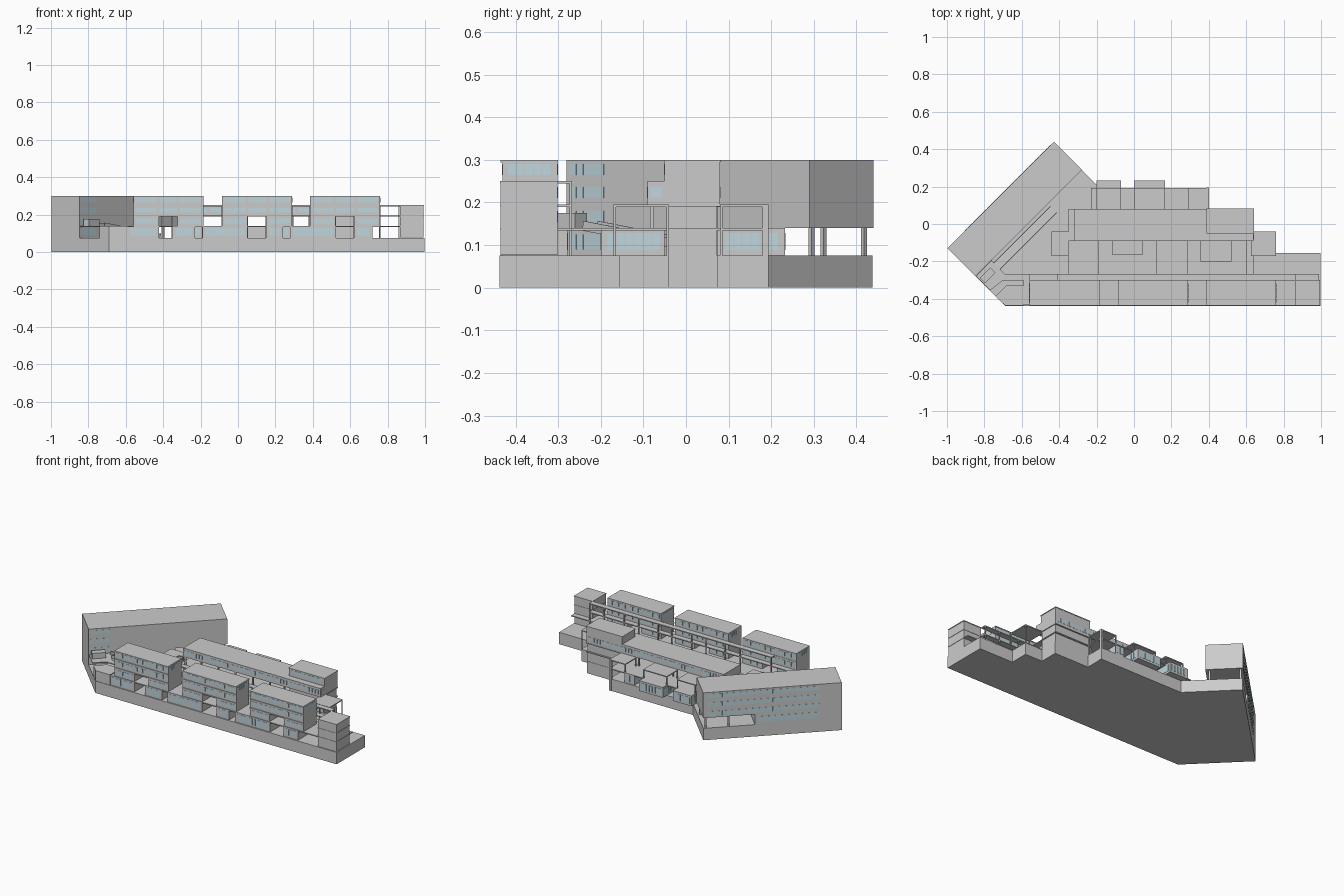
import bpy, bmesh, math
from mathutils import Matrix, Vector

if "Cube" in bpy.data.objects:
    bpy.data.objects.remove(bpy.data.objects["Cube"])

glass = bpy.data.materials.new("pale_glass")
glass.diffuse_color = (0.52, 0.68, 0.74, 1)
glass.use_nodes = True
glass.node_tree.nodes["Principled BSDF"].inputs["Base Color"].default_value = glass.diffuse_color
ID = Matrix.Identity(4)
# frame of the diagonal wing: local x runs along it, local y = 0 is the outer face
DIAG = Matrix.Translation((-0.998, -0.13, 0)) @ Matrix.Rotation(math.pi / 4, 4, 'Z')


def boxes(name, items, frame=ID, mat=None):
    """One object from boxes given as (x0, x1, y0, y1, z0, z1)."""
    bm = bmesh.new()
    for x0, x1, y0, y1, z0, z1 in items:
        m = Matrix.Translation(((x0 + x1) / 2, (y0 + y1) / 2, (z0 + z1) / 2))
        bmesh.ops.create_cube(bm, size=1, matrix=frame @ m @ Matrix.Diagonal((x1 - x0, y1 - y0, z1 - z0, 1)))
    return finish(name, bm, mat)


def finish(name, bm, mat=None):
    bmesh.ops.recalc_face_normals(bm, faces=bm.faces)
    me = bpy.data.meshes.new(name)
    bm.to_mesh(me)
    bm.free()
    ob = bpy.data.objects.new(name, me)
    bpy.context.collection.objects.link(ob)
    if mat:
        me.materials.append(mat)
    return ob


def prism(name, pts, z0, z1):
    bm = bmesh.new()
    f = bm.faces.new([bm.verts.new((x, y, z0)) for x, y in pts])
    r = bmesh.ops.extrude_face_region(bm, geom=[f])
    bmesh.ops.translate(bm, vec=(0, 0, z1 - z0), verts=[v for v in r['geom'] if isinstance(v, bmesh.types.BMVert)])
    return finish(name, bm)


def panes(a, b, pos, z0, z1, axis='x', pane=0.021):
    """Strip of window panes along an axis on a wall plane at pos."""
    n = max(1, round((b - a) / pane))
    w, d, out = (b - a) / n, 0.0012, []
    for i in range(n):
        s, e = a + i * w + 0.001, a + (i + 1) * w - 0.001
        out.append((s, e, pos - d, pos + d, z0, z1) if axis == 'x' else (pos - d, pos + d, s, e, z0, z1))
    return out


G, F1, F2, F3, TOP = 0.075, 0.14, 0.195, 0.25, 0.30
FR, BK, GAL = -0.435, -0.302, -0.268      # front row: front, back, gallery edge
ROWS = [(0.21, 0.236), (0.265, 0.29)]

# stepped plinth
prism("plinth", [(-0.998, -0.13), (-0.69, -0.438), (0.996, -0.438), (0.996, -0.155), (0.76, -0.155),
                 (0.76, -0.04), (0.64, -0.04), (0.64, 0.075), (0.40, 0.075), (0.40, 0.192),
                 (-0.182, 0.192), (-0.428, 0.438)], 0, G)

# diagonal wing, open on columns at its far end
boxes("diagonal_wing", [(0, 0.806, -0.212, 0, F1, TOP), (0, 0.505, -0.212, 0, G, F1)], DIAG)
boxes("wing_columns", [(x, x + 0.01, y, y + 0.01, G, F1)
                       for x in (0.65, 0.785) for y in (-0.195, -0.02)], DIAG)
w = panes(0.13, 0.49, 0, 0.09, 0.125)
for z0, z1 in [(0.153, 0.18)] + ROWS:
    w += panes(0.13, 0.78, 0, z0, z1)
for z0, z1 in [(0.09, 0.125), (0.153, 0.18)] + ROWS:
    w += panes(0.01, 0.125, -0.212, z0, z1)
boxes("wing_windows", w, DIAG, glass)

# three tall blocks of the front row, each with a two-storey passage
body, slabs, win, posts = [], [], [], []
for x0 in (-0.56, -0.085, 0.385):
    x1, a, b = x0 + 0.375, x0 + 0.137, x0 + 0.237
    body += [(x0, x1, FR + 0.004, BK, F2, TOP - 0.005),
             (x0, a, FR + 0.004, BK, F1, F2), (b, x1, FR + 0.004, BK, F1, F2)]
    slabs += [(x0, x1, FR, BK + 0.002, z - 0.006, z) for z in (F2, F3, TOP)]
    for y in (FR + 0.004, BK):
        for z0, z1 in ROWS:
            win += panes(x0 + 0.012, x0 + 0.125, y, z0, z1) + panes(x0 + 0.14, x0 + 0.235, y, z0, z1)
            win += panes(x0 + 0.25, x1 - 0.012, y, z0, z1)
        win += panes(x0 + 0.012, a - 0.012, y, 0.153, 0.18) + panes(b + 0.012, x1 - 0.012, y, 0.153, 0.18)
    for x in (x0, x1):
        win += panes(FR + 0.015, BK - 0.015, x, 0.265, 0.29, 'y')
boxes("front_blocks", body)
boxes("front_block_slabs", slabs)

# ground floor units of the front row
units = [(-0.59, -0.423), (-0.35, -0.23), (-0.19, 0.05), (0.15, 0.24), (0.28, 0.525), (0.62, 0.72)]
boxes("front_ground_units", [(a, b, FR + 0.004, GAL - 0.01, G, F1 - 0.005) for a, b in units])
for a, b in units:
    win += panes(a + 0.015, b - 0.015, FR + 0.004, 0.088, 0.128)
    win += panes(a + 0.015, b - 0.015, GAL - 0.01, 0.088, 0.128)
boxes("front_windows", win, mat=glass)
prism("corner_unit", [(-0.74, -0.387), (-0.69, -0.435), (-0.59, -0.435), (-0.59, -0.33), (-0.685, -0.33)], G, F1)

# end tower
boxes("end_tower", [(0.865, 0.992, FR, BK, G + 0.002, F3)]
      + [(0.863, 0.994, FR - 0.002, BK + 0.002, z - 0.005, z) for z in (F1, F2, F3)])

# galleries behind the front row, with posts
boxes("gallery_slabs", [(-0.56, 0.99, FR, GAL, F1 - 0.006, F1), (-0.56, 0.865, BK, GAL, F2 - 0.006, F2),
                        (-0.41, 0.865, BK, GAL, F3 - 0.006, F3)])
boxes("gallery_posts", [(x - 0.003, x + 0.003, GAL - 0.006, GAL, G, F3)
                        for x in (-0.405, -0.19, -0.085, 0.05, 0.15, 0.29, 0.385, 0.52, 0.62, 0.76, 0.862)])

# middle building: long raised bar with a tall end block
boxes("middle_bar", [(-0.32, 0.64, -0.09, 0.08, F2, F3)])
boxes("middle_end_block", [(0.39, 0.64, -0.05, 0.08, F3, TOP), (0.393, 0.637, -0.045, 0.073, G, F2)])
boxes("middle_end_bands", [(0.388, 0.642, -0.052, 0.082, z - 0.005, z) for z in (F1, F2, TOP)])
boxes("middle_columns", [(x - 0.004, x + 0.004, y - 0.004, y + 0.004, G, F2)
                         for x in (-0.31, -0.2, -0.08, 0.04, 0.16, 0.28, 0.38) for y in (-0.08, 0.07)])
mw = []
for y in (-0.09, 0.08):
    for i in range(6):
        mw += panes(-0.31 + i * 0.158, -0.165 + i * 0.158, y, 0.21, 0.236)
mw += panes(0.41, 0.62, -0.05, 0.265, 0.29)
mw += panes(-0.085, -0.055, 0.64, 0.21, 0.236, 'y')

# ground units in front of and behind the middle bar
front = [(-0.115, 0.045, -0.165), (0.155, 0.28, -0.165), (0.355, 0.52, -0.2), (-0.35, -0.19, -0.165)]
back = [(-0.2, -0.07, 0.232), (0.0, 0.165, 0.232), (0.23, 0.29, 0.188)]
boxes("court_units", [(a, b, y, -0.05, G, F1) for a, b, y in front])
boxes("rear_units", [(a, b, 0.06, y, G, F1) for a, b, y in back])
for a, b, y in front:
    mw += panes(a + 0.012, b - 0.012, y, 0.088, 0.128)
    mw += panes(y + 0.015, -0.06, b, 0.088, 0.128, 'y')
for a, b, y in back:
    mw += panes(a + 0.01, b - 0.01, y, 0.088, 0.128)
    for x in (a, b):
        mw += panes(0.09, y - 0.015, x, 0.088, 0.128, 'y')
boxes("middle_windows", mw, mat=glass)

# decks, bridges and open canopies
boxes("middle_deck", [(-0.35, 0.64, -0.09, 0.08, F1 - 0.006, F1), (-0.23, 0.40, 0.08, 0.192, F1 - 0.006, F1)]
      + [(a, b, GAL, -0.09, F1 - 0.006, F1) for a, b in ((-0.35, -0.19), (0.12, 0.29), (0.6, 0.64))])
canopy = [(-0.44, -0.35, -0.17, -0.04), (0.625, 0.76, -0.17, -0.04), (0.29, 0.40, 0.08, 0.192),
          (-0.2, -0.07, 0.08, 0.192), (0.0, 0.165, 0.08, 0.192)]
boxes("canopies", [c + (F2 - 0.006, F2) for c in canopy] + [(-0.35, -0.32, -0.09, 0.08, F2 - 0.006, F2)])
boxes("canopy_posts", [(x, x + 0.006, y, y + 0.006, G, F2 - 0.003) for a, b, c, d in canopy
                       for x in (a, b - 0.006) for y in (c, d - 0.006)])
boxes("corner_post", [(0.388, 0.402, 0.18, 0.194, 0, F2)])

# walkway joining the front row to the wing, and the sloping ramp beside the wing
prism("walkway", [(-0.845, -0.28), (-0.76, -0.195), (-0.69, GAL), (-0.56, GAL), (-0.56, BK), (-0.70, BK),
                  (-0.77, -0.355)], F1 - 0.006, F1)
slope = Matrix.Translation((0.12, 0, F1 - 0.003)) @ Matrix.Rotation(math.atan2(0.06, 0.43), 4, 'Y')
boxes("ramp", [(0, 0.43, -0.28, -0.23, -0.003, 0.003), (0, 0.43, -0.28, -0.277, 0.003, 0.02),
               (0, 0.43, -0.233, -0.23, 0.003, 0.02)], DIAG @ slope)
boxes("stair_box", [(0.01, 0.09, -0.275, -0.235, F1, 0.175)], DIAG)
